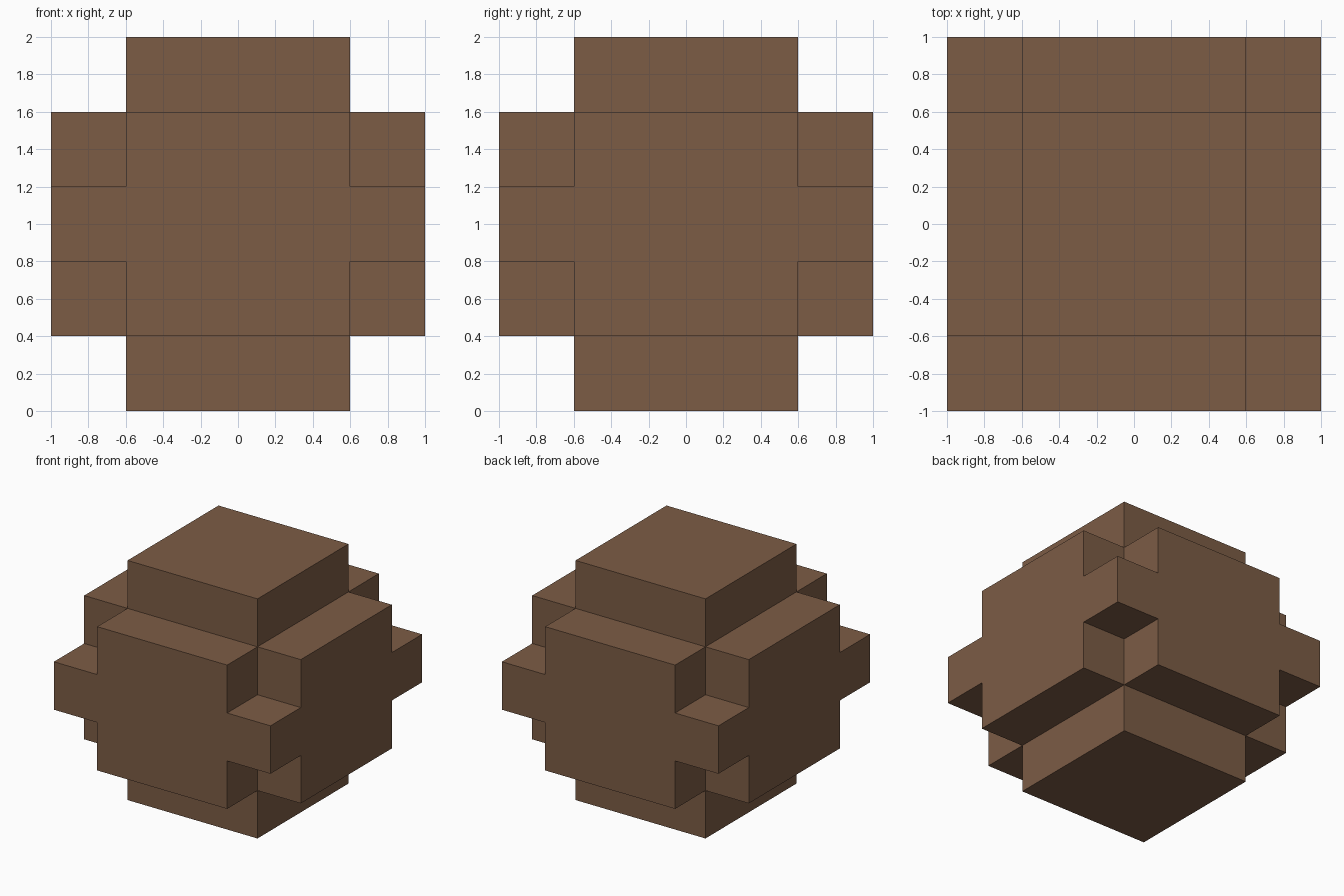
import bpy
import bmesh
from itertools import product

cube = bpy.data.objects.get("Cube")
if cube:
    bpy.data.objects.remove(cube, do_unlink=True)

# Single flat brown
brown = bpy.data.materials.new("brown")
brown.use_nodes = True
color = (0.202, 0.107, 0.060, 1)
brown.diffuse_color = color
brown.node_tree.nodes["Principled BSDF"].inputs["Base Color"].default_value = color

# Grid lines of the stepped block; the middle cell is the wide core
SIDE = (-1, -0.6, 0.6, 1)
LEVELS = (0, 0.4, 0.8, 1.2, 1.6, 2)
# How many axes may leave the core on each layer: square, cross, full, cross, square
REACH = (0, 1, 2, 1, 0)


def add_cell(bm, i, j, k):
    """Add one box of the grid."""
    lo = (SIDE[i], SIDE[j], LEVELS[k])
    hi = (SIDE[i + 1], SIDE[j + 1], LEVELS[k + 1])
    box = bmesh.ops.create_cube(bm, size=1)["verts"]
    for v in box:
        v.co = [h if c > 0 else l for c, l, h in zip(v.co, lo, hi)]


bm = bmesh.new()
for i, j, k in product(range(3), range(3), range(5)):
    if (i != 1) + (j != 1) <= REACH[k]:
        add_cell(bm, i, j, k)

# Drop the paired inner walls, then weld and merge flat regions
walls = {}
for f in bm.faces:
    key = tuple(round(c, 3) + 0.0 for c in f.calc_center_median())
    walls.setdefault(key, []).append(f)
inner = [f for pair in walls.values() if len(pair) > 1 for f in pair]
bmesh.ops.delete(bm, geom=inner, context='FACES')
bmesh.ops.remove_doubles(bm, verts=bm.verts, dist=0.001)
bmesh.ops.recalc_face_normals(bm, faces=bm.faces)
bmesh.ops.dissolve_limit(bm, angle_limit=0.01, verts=bm.verts, edges=bm.edges)

mesh = bpy.data.meshes.new("stepped_block")
bm.to_mesh(mesh)
bm.free()
mesh.materials.append(brown)
block = bpy.data.objects.new("stepped_block", mesh)
bpy.context.collection.objects.link(block)
